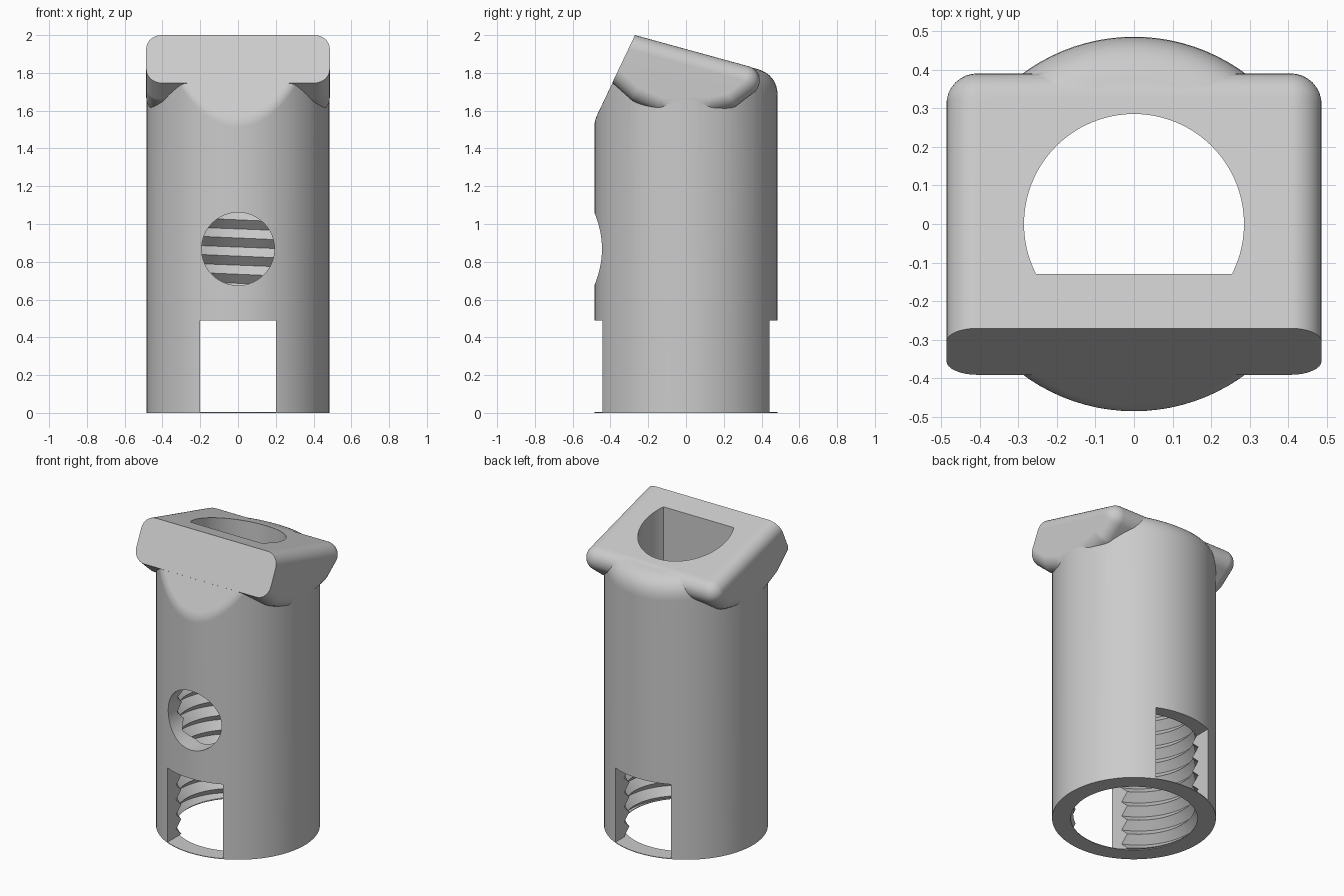
import bpy, bmesh
from math import sin, cos, tan, atan, pi, radians
from mathutils import Matrix, Vector

if "Cube" in bpy.data.objects:
    bpy.data.objects.remove(bpy.data.objects["Cube"])

R = 0.485            # outer radius of the sleeve
BASE = 0.004         # thickness of the bottom ring
FILLET = 0.15
TOP_SLOPE, FRONT_SLOPE = -0.274, 2.1
RIDGE_Y, RIDGE_Z = -0.27, 2.0

gray = bpy.data.materials.new("light gray")
gray.use_nodes = True
gray.diffuse_color = (0.6, 0.6, 0.6, 1)
gray.node_tree.nodes["Principled BSDF"].inputs["Base Color"].default_value = (0.6, 0.6, 0.6, 1)


def finish(name, bm):
    bmesh.ops.recalc_face_normals(bm, faces=bm.faces[:])
    mesh = bpy.data.meshes.new(name)
    bm.to_mesh(mesh)
    bm.free()
    mesh.materials.append(gray)
    obj = bpy.data.objects.new(name, mesh)
    bpy.context.collection.objects.link(obj)
    return obj


def select(obj):
    bpy.ops.object.select_all(action='DESELECT')
    obj.select_set(True)
    bpy.context.view_layer.objects.active = obj


def combine(target, tool, operation):
    mod = target.modifiers.new("combine", 'BOOLEAN')
    mod.operation, mod.solver, mod.object = operation, 'EXACT', tool
    select(target)
    bpy.ops.object.modifier_apply(modifier=mod.name)
    bpy.data.objects.remove(tool)


def smooth(obj):
    select(obj)
    bpy.ops.object.shade_smooth_by_angle(angle=radians(30))
    mod = obj.modifiers.new("even shading", 'WEIGHTED_NORMAL')
    mod.keep_sharp = True


def prism(name, outline, place, low, high):
    """Extrude an outline; place(a, b, h) maps it into space."""
    bm = bmesh.new()
    lo = [bm.verts.new(place(a, b, low)) for a, b in outline]
    hi = [bm.verts.new(place(a, b, high)) for a, b in outline]
    bm.faces.new(lo)
    bm.faces.new(hi)
    for i in range(len(lo)):
        j = (i + 1) % len(lo)
        bm.faces.new((lo[i], lo[j], hi[j], hi[i]))
    return finish(name, bm)


def arc(radius, start, end, steps):
    return [(radius * cos(start + (end - start) * i / steps),
             radius * sin(start + (end - start) * i / steps)) for i in range(steps + 1)]


def roof(y):
    return min(RIDGE_Z + TOP_SLOPE * (y - RIDGE_Y), RIDGE_Z + FRONT_SLOPE * (y - RIDGE_Y))


def body_column(angle):
    """Radius and height pairs up the wall, around the fillet and over the roof."""
    s, y = sin(angle), R * sin(angle)
    slope = -(TOP_SLOPE if y > RIDGE_Y else FRONT_SLOPE) * s
    turn = pi / 2 - atan(slope)
    t = FILLET * tan(turn / 2)
    corner = Vector((R, roof(y)))
    first = corner - Vector((0, t))
    last = corner + t * Vector((-sin(turn), cos(turn)))
    points = [(R, BASE)]
    for i in range(9):
        u = i / 8
        points.append(tuple(first * (1 - u) ** 2 + corner * 2 * u * (1 - u) + last * u * u))
    for f in (0.82, 0.6):
        points.append((last.x * f, roof(last.x * f * s)))
    return points


def make_body(n=96):
    bm = bmesh.new()
    columns = []
    for j in range(n):
        a = 2 * pi * j / n
        columns.append([bm.verts.new((r * cos(a), r * sin(a), z - (0.002 if k else 0)))
                        for k, (r, z) in enumerate(body_column(a))])
    peak = bm.verts.new((0, 0, roof(0) - 0.002))
    for j in range(n):
        c, d = columns[j], columns[(j + 1) % n]
        for k in range(len(c) - 1):
            bm.faces.new((c[k], d[k], d[k + 1], c[k + 1]))
        bm.faces.new((c[-1], d[-1], peak))
    bm.faces.new([c[0] for c in columns])
    return finish("sleeve_body", bm)


def make_head(radius=0.08, half=0.486):
    """Rounded wedge: hull of balls, sliced flat along the sloping front."""
    core = [(0.13, 1.67), (0.22, 1.69), (0.31, 1.758), (-0.13, 1.67), (-0.24, 1.72), (-0.5, 1.95)]
    drop = radius * (1 + TOP_SLOPE ** 2) ** 0.5
    core.append((-0.5, RIDGE_Z + TOP_SLOPE * (-0.5 - RIDGE_Y) - drop))
    bm = bmesh.new()
    for y, z in core:
        for side in (-1, 1):
            bmesh.ops.create_uvsphere(bm, u_segments=32, v_segments=16, radius=radius,
                                      matrix=Matrix.Translation((side * (half - radius), y, z))
                                      @ Matrix.Rotation(pi / 2, 4, 'Y'))
    hull = bmesh.ops.convex_hull(bm, input=bm.verts[:])
    spare = {g for g in hull["geom_interior"] + hull["geom_unused"]
             if isinstance(g, bmesh.types.BMVert)}
    bmesh.ops.delete(bm, geom=list(spare), context='VERTS')
    keep = set(g for g in hull["geom"] if isinstance(g, bmesh.types.BMFace) and g.is_valid)
    bmesh.ops.delete(bm, geom=[f for f in bm.faces if f not in keep], context='FACES')
    bmesh.ops.dissolve_limit(bm, angle_limit=radians(0.5), verts=bm.verts[:], edges=bm.edges[:])
    cut = bmesh.ops.bisect_plane(bm, geom=bm.verts[:] + bm.edges[:] + bm.faces[:],
                                 plane_co=(0, RIDGE_Y, RIDGE_Z),
                                 plane_no=(0, -FRONT_SLOPE, 1), clear_outer=True)
    rim = [g for g in cut["geom_cut"] if isinstance(g, bmesh.types.BMEdge)]
    bmesh.ops.edgeloop_fill(bm, edges=rim)
    return finish("wedge_head", bm)


def make_thread(n=72, pitch=0.096, crest=0.36, root=0.405, start=-0.25, rows=32):
    """Solid right-handed screw used to cut the inside of the sleeve."""
    bm = bmesh.new()
    cols = []
    for j in range(n):
        a = 2 * pi * j / n
        cols.append([bm.verts.new(((root if k % 2 else crest) * cos(a),
                                   (root if k % 2 else crest) * sin(a),
                                   start + pitch * (k / 2 + j / n))) for k in range(rows + 3)])
    for j in range(n):
        c, d = cols[j], cols[(j + 1) % n]
        shift = 2 if j == n - 1 else 0
        for k in range(rows):
            bm.faces.new((c[k], d[k + shift], d[k + 1 + shift], c[k + 1]))
    for row in (0, rows):
        loop = [c[row] for c in cols] + [cols[0][row + 2], cols[0][row + 1]]
        hub = bm.verts.new((0, 0, start + pitch * (row / 2 + 0.5)))
        for i in range(len(loop)):
            bm.faces.new((loop[i], loop[(i + 1) % len(loop)], hub))
    bmesh.ops.delete(bm, geom=[v for v in bm.verts if not v.link_faces], context='VERTS')
    return finish("thread_cutter", bm)


def upright(a, b, h):
    return (a, b, h)


# Sleeve with its wedge head
body = make_body()
combine(body, make_head(), 'UNION')

# Threaded bore and the D-shaped socket above it
combine(body, make_thread(), 'DIFFERENCE')
flat = atan(0.13 / 0.2536)
socket = prism("socket_cutter", arc(0.285, -flat, pi + flat, 64), upright, 1.1, 2.4)
combine(body, socket, 'DIFFERENCE')

# Round window in the front wall
window = prism("window_cutter", arc(0.193, 0, 2 * pi, 64)[:-1],
               lambda a, b, h: (a, h, b + 0.868), -1, 0)
combine(body, window, 'DIFFERENCE')

# Square slot through front and back
slot = prism("slot_cutter", [(-0.2, -1), (0.2, -1), (0.2, 1), (-0.2, 1)], upright, -0.1, 0.488)
combine(body, slot, 'DIFFERENCE')
smooth(body)

# Thin ring closing the bottom
ring = prism("bottom_ring", arc(R, 0, 2 * pi, 96)[:-1], upright, 0, BASE)
hole = prism("ring_cutter", arc(0.375, 0, 2 * pi, 96)[:-1], upright, -0.1, 0.1)
combine(ring, hole, 'DIFFERENCE')
smooth(ring)
